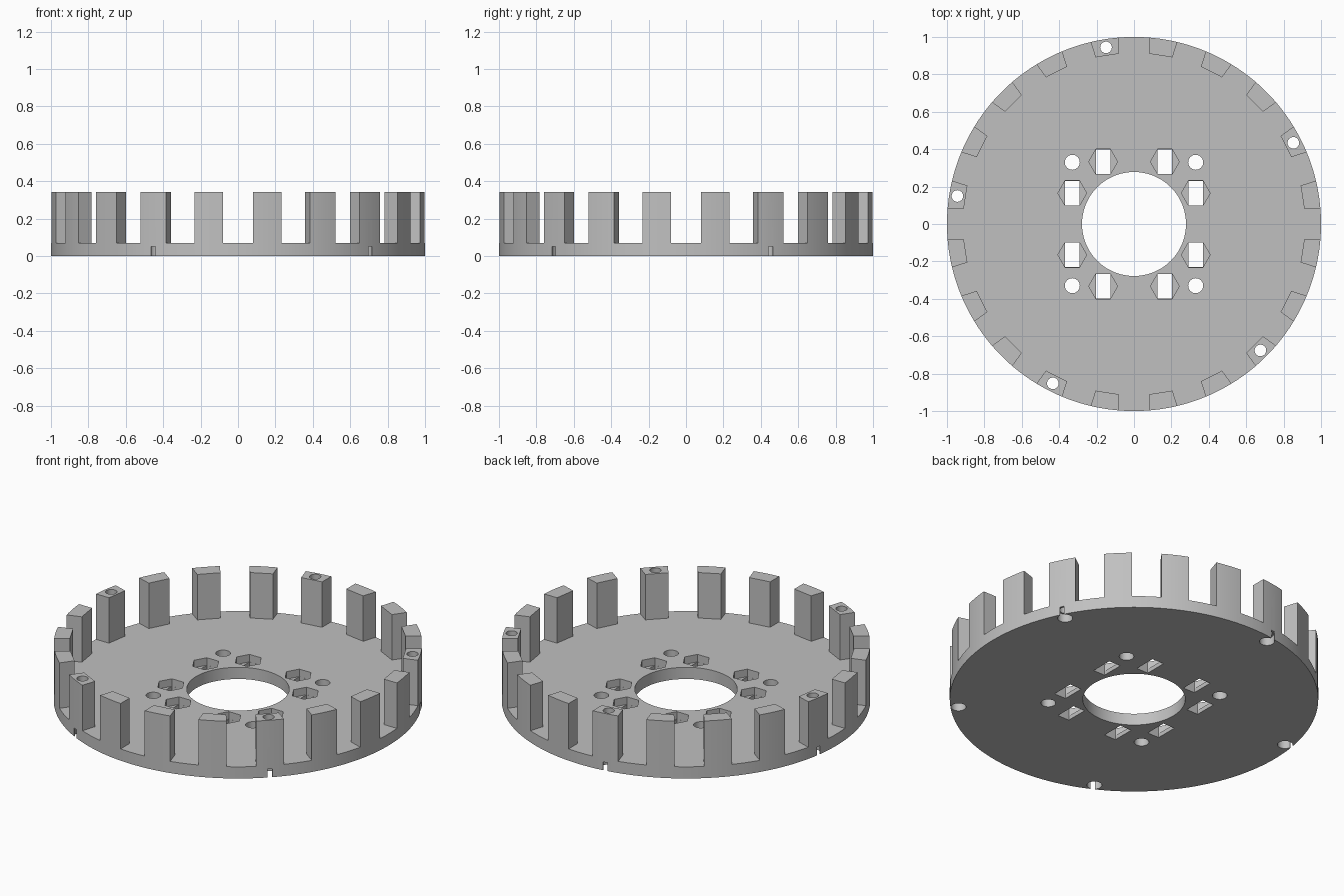
import bpy, bmesh
from math import radians, cos, sin, pi
from mathutils import Matrix

if "Cube" in bpy.data.objects:
    bpy.data.objects.remove(bpy.data.objects["Cube"], do_unlink=True)

PLATE, TOP = 0.07, 0.342          # plate thickness, tooth height
TEETH = 20
LOW, HIGH = -0.1, 0.5             # reach of through cuts

grey = bpy.data.materials.new("plain grey")
grey.use_nodes = True
grey.diffuse_color = (0.53, 0.53, 0.53, 1)
grey.node_tree.nodes["Principled BSDF"].inputs["Base Color"].default_value = grey.diffuse_color


def new_object(name, bm):
    mesh = bpy.data.meshes.new(name)
    bm.to_mesh(mesh)
    bm.free()
    mesh.materials.append(grey)
    ob = bpy.data.objects.new(name, mesh)
    bpy.context.scene.collection.objects.link(ob)
    return ob


def prism(name, x, y, r, z0, z1, sides=32, turn=0):
    bm = bmesh.new()
    place = Matrix.Translation((x, y, (z0 + z1) / 2)) @ Matrix.Rotation(turn, 4, 'Z')
    bmesh.ops.create_cone(bm, cap_ends=True, segments=sides, radius1=r, radius2=r,
                          depth=z1 - z0, matrix=place)
    return new_object(name, bm)


def block(name, x0, x1, y0, y1, z0, z1, turn=0):
    bm = bmesh.new()
    place = (Matrix.Rotation(turn, 4, 'Z')
             @ Matrix.Translation(((x0 + x1) / 2, (y0 + y1) / 2, (z0 + z1) / 2))
             @ Matrix.Diagonal((x1 - x0, y1 - y0, z1 - z0, 1)))
    bmesh.ops.create_cube(bm, size=1, matrix=place)
    return new_object(name, bm)


# Full blank, cut down to a plate with a ring of teeth
disc = prism("toothed_disc", 0, 0, 1, 0, TOP, 180)
cutters = [prism("inner_cut", 0, 0, 0.912 / cos(pi / TEETH), PLATE, HIGH, TEETH)]
for k in range(TEETH):
    cutters.append(block("gap_cut", 0.8, 1.2, -0.08, 0.08, PLATE, HIGH, 2 * pi * k / TEETH))

# Central bore
cutters.append(prism("bore_cut", 0, 0, 0.278, LOW, HIGH, 96))

# Round holes and hexagonal pockets with slotted floors
HEX = 0.077
for sx in (-1, 1):
    for sy in (-1, 1):
        cutters.append(prism("bolt_cut", 0.33 * sx, 0.33 * sy, 0.04, LOW, HIGH))
        for px, py in ((0.165, 0.333), (0.33, 0.165)):
            x, y = px * sx, py * sy
            cutters.append(prism("pocket_cut", x, y, HEX, 0.025, HIGH, 6, radians(30)))
            w, h = HEX / 2, HEX * 0.86
            cutters.append(block("slot_cut", x - w, x + w, y - h, y + h, LOW, 0.05))

# Five tooth holes, widened below with a slot to the rim
for k in range(5):
    a = radians(27 + 72 * k)
    x, y = 0.956 * cos(a), 0.956 * sin(a)
    cutters.append(prism("tooth_hole_cut", x, y, 0.031, LOW, HIGH))
    cutters.append(prism("recess_cut", x, y, 0.041, LOW, 0.05))
    cutters.append(block("rim_slot_cut", 0.95, 1.1, -0.013, 0.013, LOW, 0.05, a))

for c in cutters:
    c.hide_render = True
    mod = disc.modifiers.new(c.name, 'BOOLEAN')
    mod.operation, mod.solver, mod.object = 'DIFFERENCE', 'EXACT', c

# Bake the cuts and remove the cutters
bpy.context.view_layer.update()
graph = bpy.context.evaluated_depsgraph_get()
baked = bpy.data.meshes.new_from_object(disc.evaluated_get(graph))
disc.modifiers.clear()
disc.data = baked
for c in cutters:
    bpy.data.objects.remove(c, do_unlink=True)
baked.materials.clear()
baked.materials.append(grey)
for p in baked.polygons:
    p.material_index = 0

bpy.ops.object.select_all(action='DESELECT')
disc.select_set(True)
bpy.context.view_layer.objects.active = disc
bpy.ops.object.shade_smooth_by_angle(angle=radians(30))
